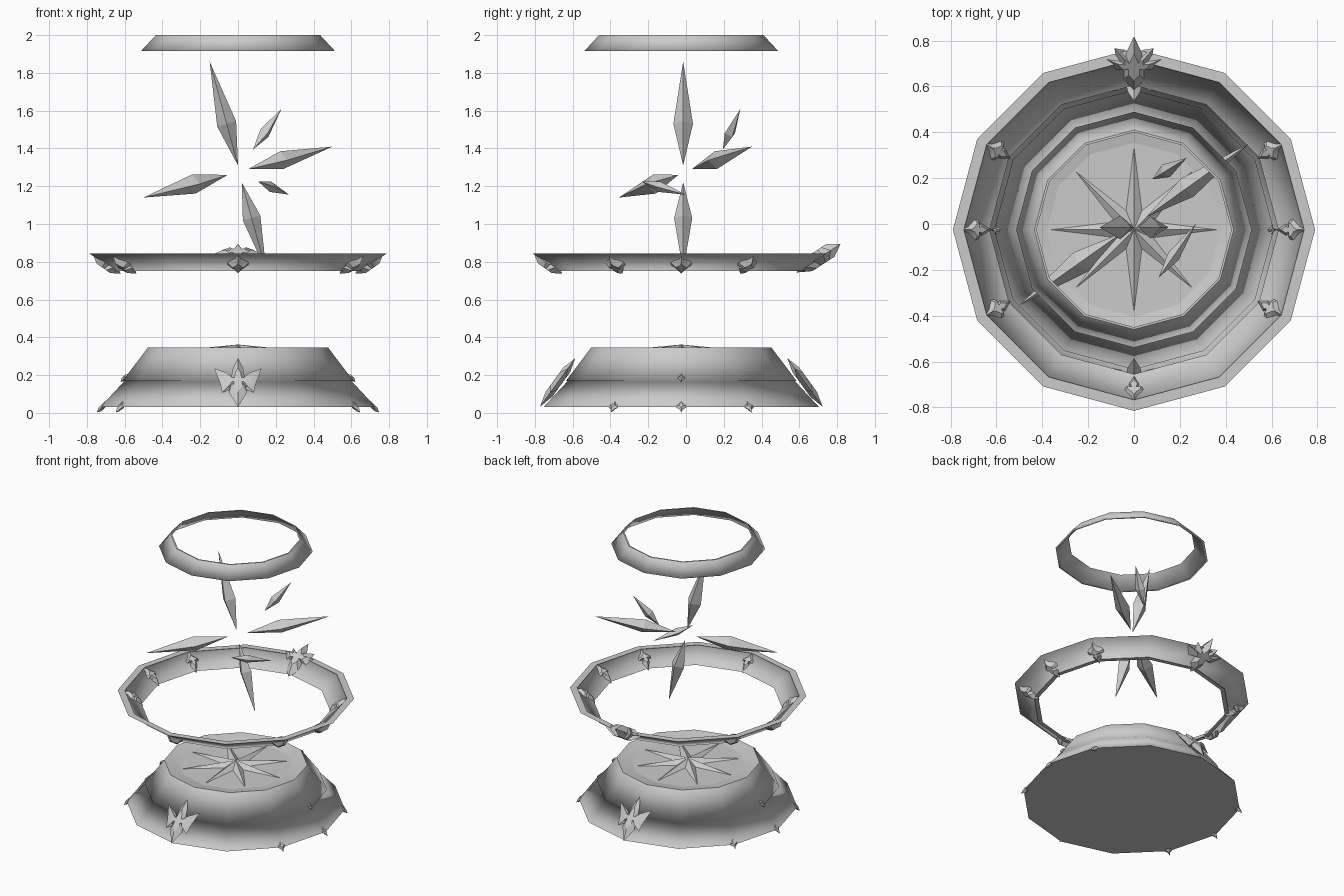
import bpy, bmesh, math
from mathutils import Vector

if "Cube" in bpy.data.objects:
    bpy.data.objects.remove(bpy.data.objects["Cube"])

CY = -0.025          # y of the common axis
SIDES = 12

stone = bpy.data.materials.new("grey_stone")
stone.diffuse_color = (0.6, 0.6, 0.6, 1)
stone.use_nodes = True
stone.node_tree.nodes["Principled BSDF"].inputs["Base Color"].default_value = stone.diffuse_color


def finish(name, bm, smooth=None):
    bmesh.ops.recalc_face_normals(bm, faces=bm.faces)
    mesh = bpy.data.meshes.new(name)
    bm.to_mesh(mesh)
    bm.free()
    mesh.materials.append(stone)
    ob = bpy.data.objects.new(name, mesh)
    bpy.context.collection.objects.link(ob)
    if smooth:
        bpy.ops.object.select_all(action='DESELECT')
        bpy.context.view_layer.objects.active = ob
        ob.select_set(True)
        bpy.ops.object.shade_smooth_by_angle(angle=math.radians(smooth))
    return ob


def lathe(name, profile, closed, sharp):
    """Twelve-sided smooth body from (r, z) points; sharp lists the hard rings."""
    bm = bmesh.new()
    rings = []
    for r, z in profile:
        rings.append([bm.verts.new((r * math.cos(k * math.tau / SIDES),
                                    CY + r * math.sin(k * math.tau / SIDES), z))
                      for k in range(SIDES)])
    pairs = list(zip(rings, rings[1:]))
    if closed:
        pairs.append((rings[-1], rings[0]))
    else:
        bm.faces.new(rings[0])
        bm.faces.new(rings[-1])
    for a, b in pairs:
        for k in range(SIDES):
            j = (k + 1) % SIDES
            bm.faces.new((a[k], a[j], b[j], b[k])).smooth = True
    for i in sharp:
        for k in range(SIDES):
            bm.edges.get((rings[i][k], rings[i][(k + 1) % SIDES])).smooth = False
    return finish(name, bm)


def ornament(name, half, angle, r, z, slope, size, depth):
    """Pillowed symmetric plate on the slope; half outline is (side, along)."""
    a = math.radians(angle)
    out = Vector((math.cos(a), math.sin(a), 0))
    side = Vector((-math.sin(a), math.cos(a), 0))
    s = math.radians(slope)
    along = out * math.cos(s) + Vector((0, 0, math.sin(s)))
    normal = side.cross(along)
    centre = Vector((0, CY, z)) + out * r
    outline = half + [(-u, v) for u, v in reversed(half) if u > 0]
    mid = sum(v for u, v in outline) / len(outline)
    bm = bmesh.new()

    def ring(scale, h):
        return [bm.verts.new(centre + size * (side * u * scale
                + along * (mid + (v - mid) * scale)) + normal * h)
                for u, v in outline]
    edge, front, back = ring(1, 0), ring(0.5, depth), ring(0.5, -depth)
    n = len(outline)
    for inner in (front, back):
        bm.faces.new(inner)
        for k in range(n):
            j = (k + 1) % n
            bm.faces.new((edge[k], edge[j], inner[j], inner[k]))
    return finish(name, bm, 30)


def shard(name, inner, tip, w):
    """Four-sided crystal, widest at 40 percent from its inner end."""
    a, b = Vector(inner), Vector(tip)
    d = (b - a).normalized()
    u = d.cross(Vector((0, 0, 1))).normalized()
    if abs(d.z) > 0.8:
        u = Vector((0, 1, 0))
    v = d.cross(u).normalized()
    m = a.lerp(b, 0.4)
    bm = bmesh.new()
    belt = [bm.verts.new(m + o * w) for o in (u, v, -u, -v)]
    ends = [bm.verts.new(a), bm.verts.new(b)]
    for e in ends:
        for k in range(4):
            bm.faces.new((belt[k], belt[(k + 1) % 4], e))
    return finish(name, bm)


# two-tier pedestal with a soft overhanging ledge and a dished top
lathe("pedestal", [(0.73, 0.03), (0.597, 0.173), (0.61, 0.17),
                   (0.478, 0.345), (0.38, 0.325)], False, (0, 3, 4))

# floating rings: the wide one has a lip above and a small flange below
lathe("middle_ring", [(0.79, 0.845), (0.742, 0.845), (0.75, 0.838),
                      (0.63, 0.75), (0.66, 0.75), (0.65, 0.757)],
      True, (0, 1, 3, 4))
lathe("upper_ring", [(0.514, 1.915), (0.435, 2.0), (0.425, 2.0),
                     (0.495, 1.915)], True, (1, 2))

# eight-pointed star set into the top
bm = bmesh.new()
top = bm.verts.new((0, CY, 0.362))
star = []
for k in range(16):
    a = k * math.tau / 16
    r, z = (0.36, 0.327) if k % 2 == 0 else (0.09, 0.327)
    star.append(bm.verts.new((r * math.cos(a), CY + r * math.sin(a), z)))
for k in range(16):
    bm.faces.new((top, star[k], star[(k + 1) % 16]))
finish("star_inlay", bm)

# burst of floating crystals
shards = [
    ((0.0, -0.015, 1.31), (-0.15, -0.015, 1.86), 0.052),
    ((0.02, -0.015, 1.22), (0.15, -0.015, 0.75), 0.048),
    ((0.053, 0.03, 1.29), (0.5, 0.35, 1.41), 0.048),
    ((-0.055, -0.04, 1.26), (-0.5, -0.355, 1.14), 0.052),
    ((0.08, 0.195, 1.395), (0.23, 0.288, 1.61), 0.032),
    ((0.107, -0.235, 1.225), (0.27, 0.0, 1.155), 0.028),
]
for i, (a, b, w) in enumerate(shards):
    shard(f"crystal_{i + 1}", a, b, w)

# ornament outlines, right half from outer end to inner end
SPADE = [(0, 0.6), (0.1, 0.32), (0.38, 0.08), (0.36, -0.08), (0.12, -0.06),
         (0.2, -0.25), (0, -0.6)]
EMBLEM = [(0, 0.9), (0.16, 0.5), (0.22, 0.12), (0.36, 0.12), (0.75, 0.5),
          (0.56, -0.1), (0.5, -0.45), (0.38, -0.2), (0.24, -0.2),
          (0.28, -0.45), (0, -1.0)]
TRIDENT = [(0, 0.95), (0.18, 0.5), (0.25, 0.3), (0.55, 0.55), (0.5, 0.2),
           (0.92, 0.25), (0.6, -0.15), (0.3, -0.1), (0.3, -0.5), (0, -0.85)]

for angle in (0, 30, -30, 180, 150, 210):
    # spades over the middle ring and around the pedestal foot
    ornament("ring_spade", SPADE, angle, 0.695, 0.79, 35, 0.15, 0.03)
    ornament("foot_spade", SPADE, angle, 0.715, 0.034, 135, -0.075, 0.012)
for angle in (0, 180):
    ornament("ledge_spade", SPADE, angle, 0.60, 0.185, 135, -0.05, 0.01)
for angle in (90, -90):
    ornament("pedestal_emblem", EMBLEM, angle, 0.65, 0.168, 126, 0.168, 0.022)
ornament("ring_spade_front", SPADE, -90, 0.705, 0.79, 35, 0.15, 0.03)
ornament("ring_crest", TRIDENT, 90, 0.72, 0.815, 33, 0.155, 0.04)
